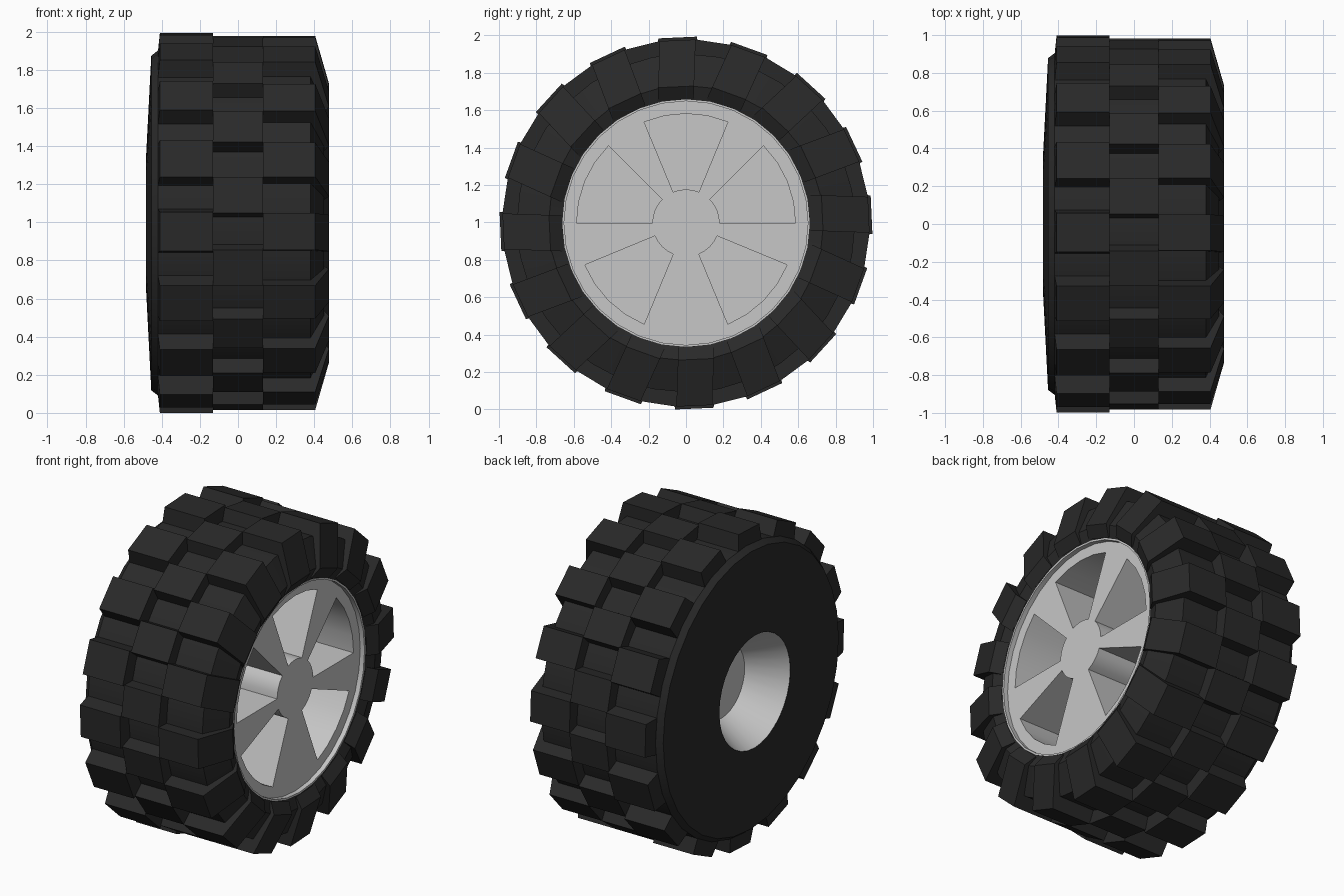
import bpy, bmesh, math

if "Cube" in bpy.data.objects:
    bpy.data.objects.remove(bpy.data.objects["Cube"])

SEG = 32          # sides of the turned parts
LUGS = 16         # tread blocks per row
PHASE = math.radians(2.6)
CENTRE_Z = 0.996


def material(name, rgb):
    m = bpy.data.materials.new(name)
    m.diffuse_color = (*rgb, 1)
    m.use_nodes = True
    m.node_tree.nodes["Principled BSDF"].inputs["Base Color"].default_value = m.diffuse_color
    return m


RUBBER = material("dark_rubber", (0.022, 0.022, 0.022))
METAL = material("light_grey_metal", (0.57, 0.57, 0.57))


def finish(bm, name, mat, smooth=None):
    bmesh.ops.recalc_face_normals(bm, faces=bm.faces)
    me = bpy.data.meshes.new(name)
    bm.to_mesh(me)
    bm.free()
    me.materials.append(mat)
    ob = bpy.data.objects.new(name, me)
    ob.location.z = CENTRE_Z
    bpy.context.collection.objects.link(ob)
    if smooth:
        bpy.ops.object.select_all(action='DESELECT')
        ob.select_set(True)
        bpy.context.view_layer.objects.active = ob
        bpy.ops.object.shade_smooth_by_angle(angle=math.radians(smooth))
    return ob


def polar(x, r, a):
    return (x, r * math.cos(a), r * math.sin(a))


def turn(name, profile, mat, closed):
    """Revolve an (x, radius) profile about the x axis."""
    bm = bmesh.new()
    rings = []
    for x, r in profile:
        if r == 0:
            rings.append([bm.verts.new((x, 0, 0))] * SEG)
        else:
            rings.append([bm.verts.new(polar(x, r, 2 * math.pi * i / SEG)) for i in range(SEG)])
    pairs = list(zip(rings, rings[1:]))
    if closed:
        pairs.append((rings[-1], rings[0]))
    for a, b in pairs:
        for i in range(SEG):
            j = (i + 1) % SEG
            bm.faces.new(list(dict.fromkeys((a[i], a[j], b[j], b[i]))))
    return finish(bm, name, mat, 25)


def tread_row(name, profile, offset, half_width, lean=0.0, draft=0.0):
    """Ring of blocks: an (x, radius) outline extruded along the tangent."""
    bm = bmesh.new()
    top = max(r for _, r in profile)
    for k in range(LUGS):
        a = PHASE + (k + offset) * 2 * math.pi / LUGS
        c, s = math.cos(a), math.sin(a)
        sides = []
        for sign in (-1, 1):
            ring = []
            for x, r in profile:
                t = sign * (half_width + draft * (top - r)) + lean * (top - r)
                ring.append(bm.verts.new((x, r * c - t * s, r * s + t * c)))
            sides.append(ring)
        n = len(profile)
        bm.faces.new(sides[0])
        bm.faces.new(sides[1][::-1])
        for i in range(n):
            j = (i + 1) % n
            bm.faces.new((sides[0][i], sides[1][i], sides[1][j], sides[0][j]))
    return finish(bm, name, RUBBER)


# Tyre carcass: sloped outer wall, bevel into the rim, slightly domed back wall
turn("tyre_body", [(0.425, 0.657), (0.45, 0.735), (0.38, 0.905), (-0.42, 0.905),
                   (-0.455, 0.878), (-0.482, 0.355), (-0.35, 0.64)], RUBBER, True)

# Tread: inner and outer rows line up, middle row is staggered
tread_row("inner_tread", [(-0.13, 0.85), (-0.13, 0.993), (-0.41, 0.993), (-0.425, 0.85)],
          0, 0.103, draft=0.12)
tread_row("middle_tread", [(-0.13, 0.85), (-0.13, 0.978), (0.13, 0.978), (0.13, 0.85)],
          0.5, 0.095, draft=0.12)
tread_row("outer_tread", [(0.13, 0.85), (0.13, 0.978), (0.405, 0.978), (0.477, 0.73),
                          (0.435, 0.66), (0.36, 0.75)], 0, 0.096, 0.08)

# Wheel back: open funnel with a closed end
turn("back_funnel", [(-0.25, 0), (-0.25, 0.23), (-0.48, 0.357)], METAL, False)

# Rim lip: short ring around the recessed spoke face
turn("rim_lip", [(0.35, 0.652), (0.43, 0.652), (0.43, 0.662), (0.35, 0.662)], METAL, True)

# Spoke body: thick disc with five deep straight-walled windows
bm = bmesh.new()
FACE_X, DEPTH = 0.40, 0.62
radii = (0.18, 0.585, 0.654)
hub = bm.verts.new((FACE_X, 0, 0))
rings = [[bm.verts.new(polar(FACE_X, r, 2 * math.pi * i / SEG)) for i in range(SEG)] for r in radii]
windows = {start + i for start in (0, 6, 12, 18, 26) for i in range(4)}
for i in range(SEG):
    j = (i + 1) % SEG
    bm.faces.new((hub, rings[0][i], rings[0][j]))
    if i not in windows:
        bm.faces.new((rings[0][i], rings[1][i], rings[1][j], rings[0][j]))
    bm.faces.new((rings[1][i], rings[2][i], rings[2][j], rings[1][j]))
back = bmesh.ops.extrude_face_region(bm, geom=bm.faces[:], use_keep_orig=True)
bmesh.ops.translate(bm, vec=(-DEPTH, 0, 0),
                    verts=[g for g in back["geom"] if isinstance(g, bmesh.types.BMVert)])
finish(bm, "spoke_body", METAL, 25)

# Floor closing the windows at the back
turn("window_floor", [(-0.21, 0), (-0.21, 0.60), (-0.24, 0.60), (-0.24, 0)], METAL, False)
